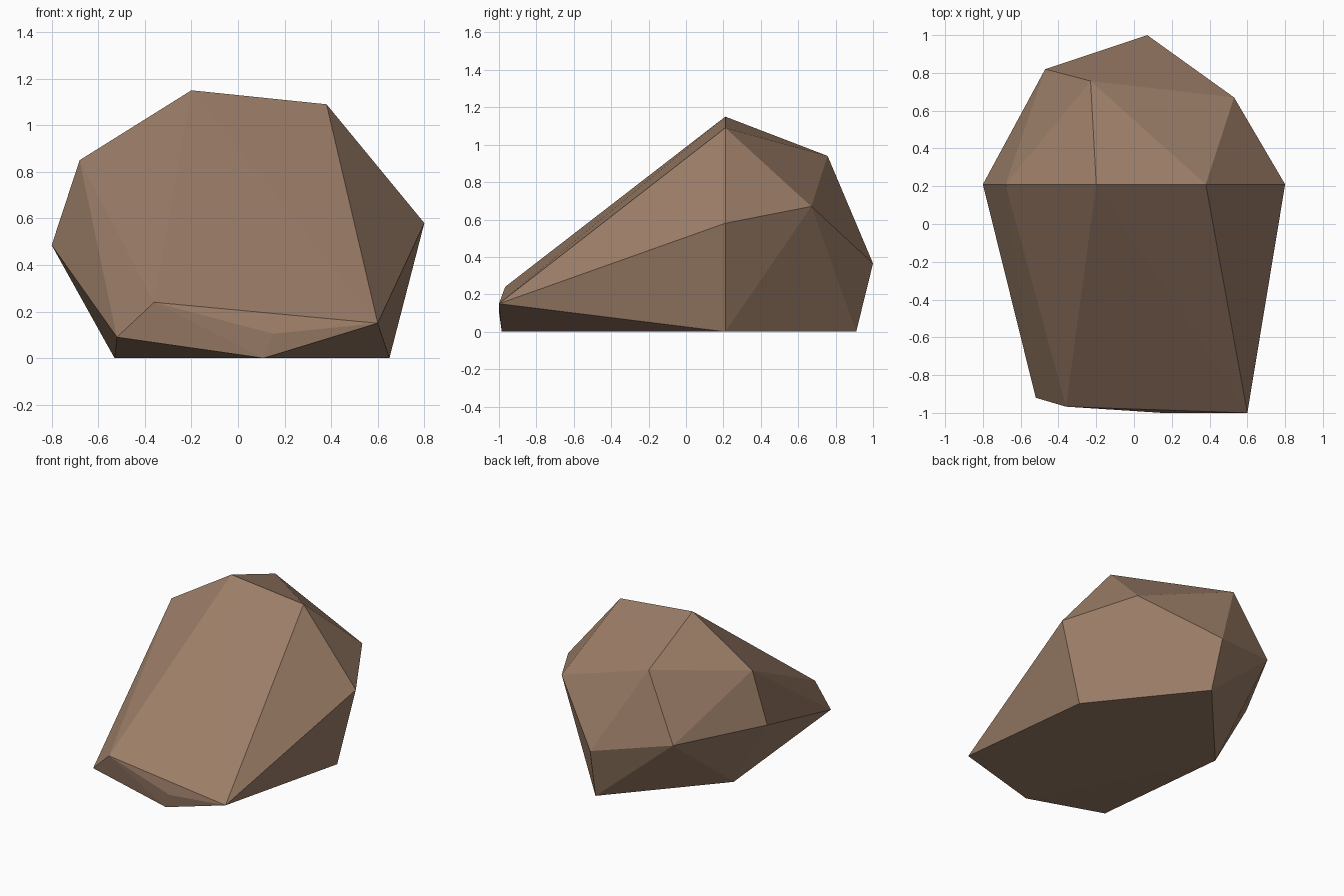
import bpy
import bmesh

if "Cube" in bpy.data.objects:
    bpy.data.objects.remove(bpy.data.objects["Cube"])

# One stone colour
stone = bpy.data.materials.new("brown stone")
stone.diffuse_color = (0.328, 0.205, 0.136, 1.0)
stone.use_nodes = True
stone.node_tree.nodes["Principled BSDF"].inputs["Base Color"].default_value = stone.diffuse_color

# Rock corners: widest cross-section (x, z) at one depth, then the two rough ends
MID_Y = 0.21
middle = [(-0.53, 0), (-0.80, 0.485), (-0.68, 0.85), (-0.20, 1.15),
          (0.38, 1.09), (0.80, 0.58), (0.65, 0)]
front_end = [(0.60, -1.0, 0.15), (-0.36, -0.967, 0.24), (-0.52, -0.92, 0.09),
             (0.15, -1.0, 0.105), (0.11, -0.985, 0)]
back_end = [(0.53, 0.67, 0.67), (-0.23, 0.757, 0.94), (-0.47, 0.82, 0.48),
            (0.07, 1.0, 0.365), (0.09, 0.91, 0)]

# Faceted boulder: flat-faced hull stretched around the corners
bm = bmesh.new()
for p in [(x, MID_Y, z) for x, z in middle] + front_end + back_end:
    bm.verts.new(p)
bmesh.ops.convex_hull(bm, input=bm.verts[:])
bmesh.ops.recalc_face_normals(bm, faces=bm.faces[:])

mesh = bpy.data.meshes.new("boulder")
bm.to_mesh(mesh)
bm.free()
mesh.materials.append(stone)
bpy.context.collection.objects.link(bpy.data.objects.new("boulder", mesh))
